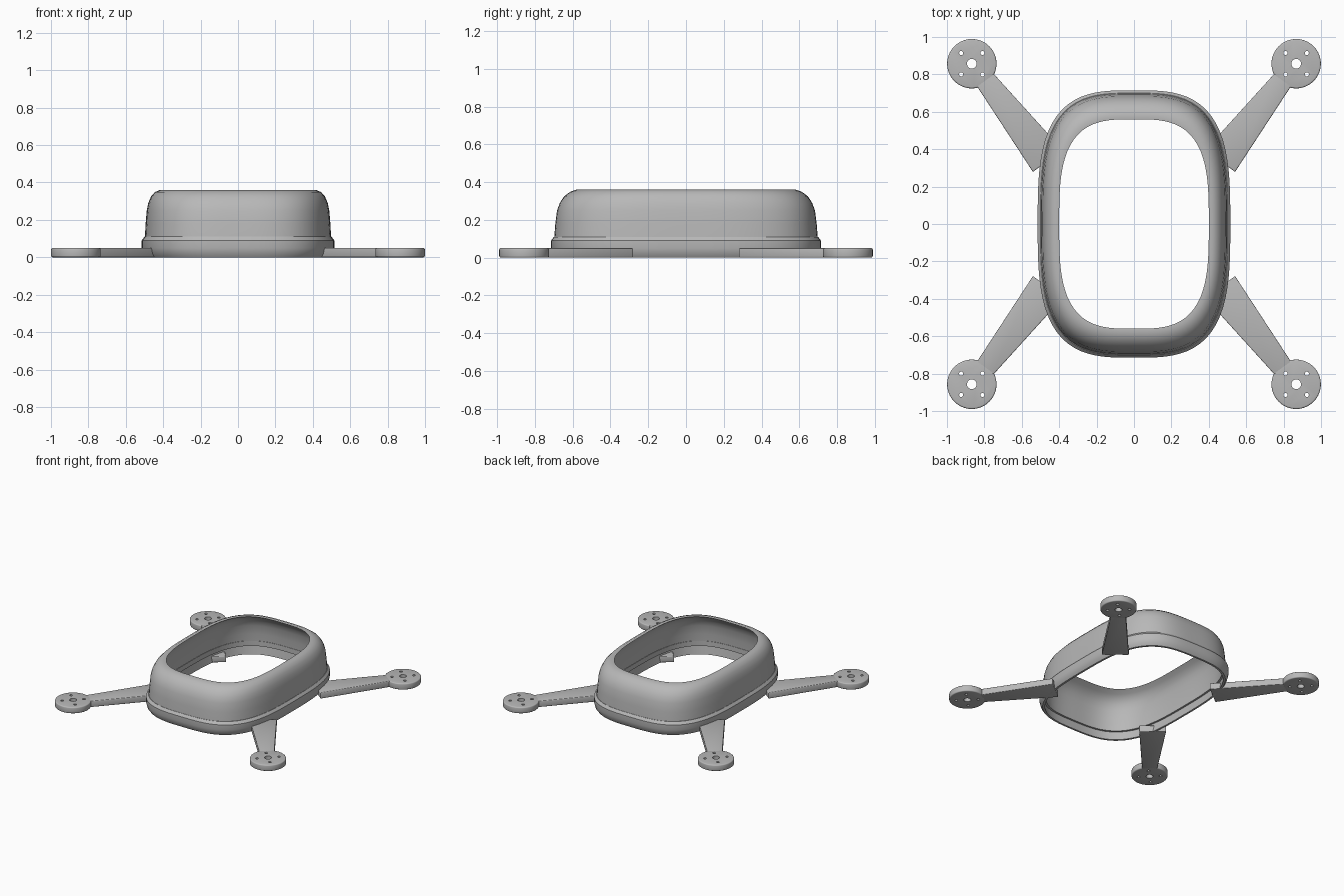
import bpy
import bmesh
from math import cos, sin, pi, radians
from mathutils import Matrix, Vector

cube = bpy.data.objects.get("Cube")
if cube:
    bpy.data.objects.remove(cube, do_unlink=True)

# One plain grey for the whole frame
grey = bpy.data.materials.new("matte grey")
grey.use_nodes = True
grey.diffuse_color = (0.48, 0.48, 0.48, 1)
grey.node_tree.nodes["Principled BSDF"].inputs["Base Color"].default_value = grey.diffuse_color


def make_object(name, bm):
    """Turn a bmesh into a grey object with outward normals."""
    bmesh.ops.recalc_face_normals(bm, faces=bm.faces)
    mesh = bpy.data.meshes.new(name)
    bm.to_mesh(mesh)
    bm.free()
    mesh.materials.append(grey)
    obj = bpy.data.objects.new(name, mesh)
    bpy.context.collection.objects.link(obj)
    return obj


def activate(obj):
    bpy.ops.object.select_all(action="DESELECT")
    obj.select_set(True)
    bpy.context.view_layer.objects.active = obj


def smooth(obj, angle=32):
    activate(obj)
    bpy.ops.object.shade_smooth_by_angle(angle=radians(angle))


def rounded_loop(half_x, half_y, z, power=3.2, count=96):
    """Rounded rectangle outline, as a superellipse."""
    points = []
    for i in range(count):
        c, s = cos(2 * pi * i / count), sin(2 * pi * i / count)
        r = (abs(c) ** power + abs(s) ** power) ** (-1 / power)
        points.append(Vector((half_x * r * c, half_y * r * s, z)))
    return points


def ring(name, profile):
    """Sweep a closed profile of (half x, half y, z) around the outline."""
    bm = bmesh.new()
    loops = [[bm.verts.new(p) for p in rounded_loop(*row)] for row in profile]
    for a, b in zip(loops, loops[1:] + loops[:1]):
        for i in range(len(a)):
            j = (i + 1) % len(a)
            bm.faces.new((a[i], a[j], b[j], b[i]))
    obj = make_object(name, bm)
    smooth(obj)
    return obj


# Base ring with a chamfered rim and a small inner ledge
ring("base_ring", [
    (0.495, 0.695, 0.0), (0.508, 0.708, 0.02), (0.515, 0.715, 0.05),
    (0.515, 0.715, 0.09), (0.5, 0.7, 0.11), (0.475, 0.675, 0.11),
    (0.475, 0.675, 0.07), (0.49, 0.69, 0.07), (0.48, 0.68, 0.0)])

# Domed cover, open at the top
outer = [(0.498, 0.698, 0.105), (0.494, 0.692, 0.18), (0.488, 0.683, 0.25),
         (0.48, 0.668, 0.29), (0.465, 0.645, 0.325), (0.445, 0.615, 0.348),
         (0.42, 0.582, 0.36)]
inner = [(0.4, 0.56, 0.358)] + [(x - 0.018, y - 0.018, z - 0.012)
                                for x, y, z in reversed(outer[1:-1])]
ring("cover_shell", outer + inner + [(0.478, 0.678, 0.105)])

THICK = 0.05
PAD_X, PAD_Y, PAD_R = 0.867, 0.857, 0.132
HOLE_STEP = 0.057


def add_cylinder(bm, x, y, radius, low, high, sides):
    place = Matrix.Translation((x, y, (low + high) / 2))
    bmesh.ops.create_cone(bm, cap_ends=True, segments=sides, radius1=radius,
                          radius2=radius, depth=high - low, matrix=place)


def apply_bevel(obj, width):
    mod = obj.modifiers.new("edge rounding", "BEVEL")
    mod.width, mod.segments = width, 3
    mod.limit_method, mod.angle_limit = "ANGLE", radians(50)
    activate(obj)
    bpy.ops.object.modifier_apply(modifier=mod.name)


def motor_pad(name, x, y):
    """Round motor mount with a shaft hole and four screw holes."""
    bm = bmesh.new()
    add_cylinder(bm, x, y, PAD_R, 0, THICK, 64)
    pad = make_object(name, bm)
    apply_bevel(pad, 0.008)

    bm = bmesh.new()
    add_cylinder(bm, x, y, 0.026, -0.1, 0.1, 24)
    for dx in (-HOLE_STEP, HOLE_STEP):
        for dy in (-HOLE_STEP, HOLE_STEP):
            add_cylinder(bm, x + dx, y + dy, 0.011, -0.1, 0.1, 16)
    cutter = make_object("hole_cutter", bm)
    cutter.hide_render = True

    mod = pad.modifiers.new("holes", "BOOLEAN")
    mod.operation, mod.object, mod.solver = "DIFFERENCE", cutter, "EXACT"
    activate(pad)
    bpy.ops.object.modifier_apply(modifier=mod.name)
    bpy.data.objects.remove(cutter, do_unlink=True)
    smooth(pad)


def arm(name, sx, sy):
    """Flat tapered arm from under the shell out to the pad."""
    outline = [(0.54, 0.278), (0.842, 0.74), (0.752, 0.805), (0.385, 0.4)]
    bm = bmesh.new()
    base = bm.faces.new([bm.verts.new((sx * x, sy * y, 0)) for x, y in outline])
    out = bmesh.ops.extrude_face_region(bm, geom=[base])
    top = [v for v in out["geom"] if isinstance(v, bmesh.types.BMVert)]
    bmesh.ops.translate(bm, verts=top, vec=(0, 0, THICK))
    obj = make_object(name, bm)
    apply_bevel(obj, 0.006)
    smooth(obj)


# Four arms and motor pads
for side, sx in (("left", 1), ("right", -1)):
    for end, sy in (("front", -1), ("back", 1)):
        arm(f"{end}_{side}_arm", sx, sy)
        motor_pad(f"{end}_{side}_motor_pad", sx * PAD_X, sy * PAD_Y)
